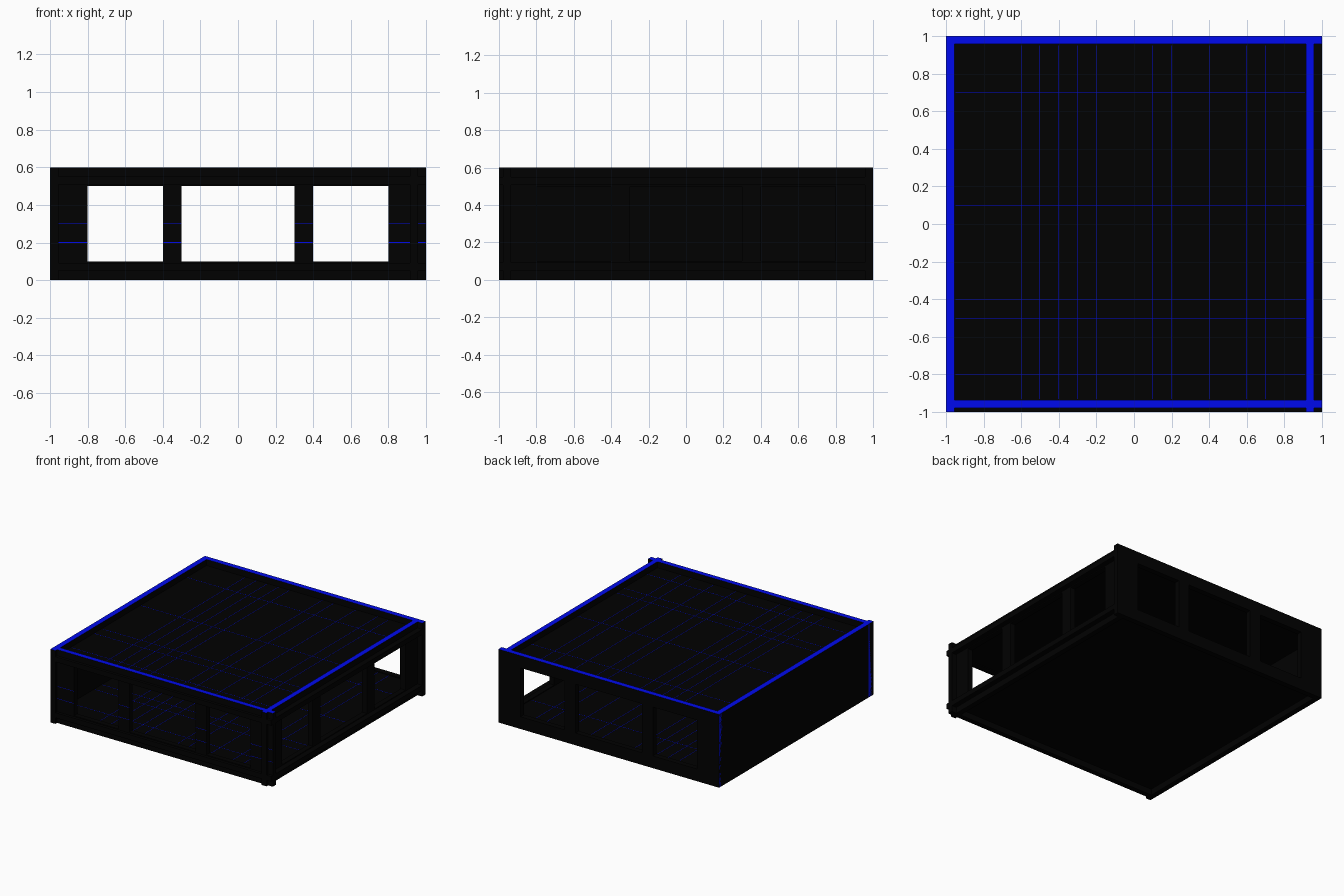
import bpy, bmesh
from mathutils import Vector

if "Cube" in bpy.data.objects:
    bpy.data.objects.remove(bpy.data.objects["Cube"])


def material(name, rgb):
    m = bpy.data.materials.new(name)
    m.diffuse_color = (*rgb, 1)
    m.use_nodes = True
    m.node_tree.nodes["Principled BSDF"].inputs["Base Color"].default_value = m.diffuse_color
    return m


BLACK = material("black_panel", (0.0003, 0.0003, 0.0003))
BLUE = material("blue_edge", (0.0, 0.003, 0.85))


def finish(name, bm, mats):
    bmesh.ops.recalc_face_normals(bm, faces=bm.faces)
    me = bpy.data.meshes.new(name)
    bm.to_mesh(me)
    bm.free()
    ob = bpy.data.objects.new(name, me)
    bpy.context.collection.objects.link(ob)
    for m in mats:
        me.materials.append(m)
    return ob


def add_box(bm, lo, hi):
    for v in bmesh.ops.create_cube(bm, size=1)["verts"]:
        v.co = Vector([(lo[i] + hi[i]) / 2 + v.co[i] * (hi[i] - lo[i]) for i in range(3)])


def wall(name, axis, a, b, windows):
    """Upright panel spanning -1..1 along axis 'x' or 'y', between offsets a and b."""
    us = [-1, -.8, -.4, -.3, .3, .4, .8, 1] if windows else [-1, 1]
    zs = [0, .1, .5, .6] if windows else [0, .6]
    bm = bmesh.new()
    grid = [[bm.verts.new((u, a, z) if axis == 'x' else (a, u, z)) for z in zs] for u in us]
    for i in range(len(us) - 1):
        for j in range(len(zs) - 1):
            if windows and j == 1 and i in (1, 3, 5):
                continue  # window opening
            bm.faces.new((grid[i][j], grid[i + 1][j], grid[i + 1][j + 1], grid[i][j + 1]))
    ext = bmesh.ops.extrude_face_region(bm, geom=bm.faces[:], use_keep_orig=True)
    shift = Vector((0, b - a, 0) if axis == 'x' else (b - a, 0, 0))
    for v in ext["geom"]:
        if isinstance(v, bmesh.types.BMVert):
            v.co += shift
    bmesh.ops.recalc_face_normals(bm, faces=bm.faces)
    # blue rim on top and on the left-hand end
    for f in bm.faces:
        f.normal_update()
        c = f.calc_center_median()
        top = f.normal.z > .9 and c.z > .59
        end = axis == 'x' and abs(f.normal.x) > .9 and c.x < -.99
        f.material_index = int(top or end)
    return finish(name, bm, (BLACK, BLUE))


# four walls; the front and right ones are set in, so their ends cross
wall("front_wall", 'x', -.978, -.936, True)
wall("back_wall", 'x', .956, 1, True)
wall("right_wall", 'y', .914, .957, True)
wall("left_wall", 'y', -1, -.955, False)

# floor and roof slabs, recessed from the wall edges
SLABS = (("floor", .05, .092), ("roof", .508, .55))
for name, z0, z1 in SLABS:
    bm = bmesh.new()
    add_box(bm, (-1, -1, z0), (1, 1, z1))
    finish(name, bm, (BLACK,))

# hairline blue seams on the roof and floor
W, T = .0015, .0008
for name, _, z in SLABS:
    bm = bmesh.new()
    for x in (-.6, -.5, -.4, -.3, -.2, .1, .2, .4, .6, .7):
        add_box(bm, (x - W, -.93, z - T), (x + W, .95, z + T))
    for y in (-.8, -.5, -.4, .1, .7):
        add_box(bm, (-.95, y - W, z - T), (.91, y + W, z + T))
    finish(name + "_seams", bm, (BLUE,))

# hairline seams on the piers of the front wall
bm = bmesh.new()
for z in (.2, .3):
    for x0, x1 in ((-1, -.8), (-.4, -.3), (.3, .4), (.8, 1)):
        add_box(bm, (x0, -.978 - T, z - W), (x1, -.978 + T, z + W))
finish("front_seams", bm, (BLUE,))
